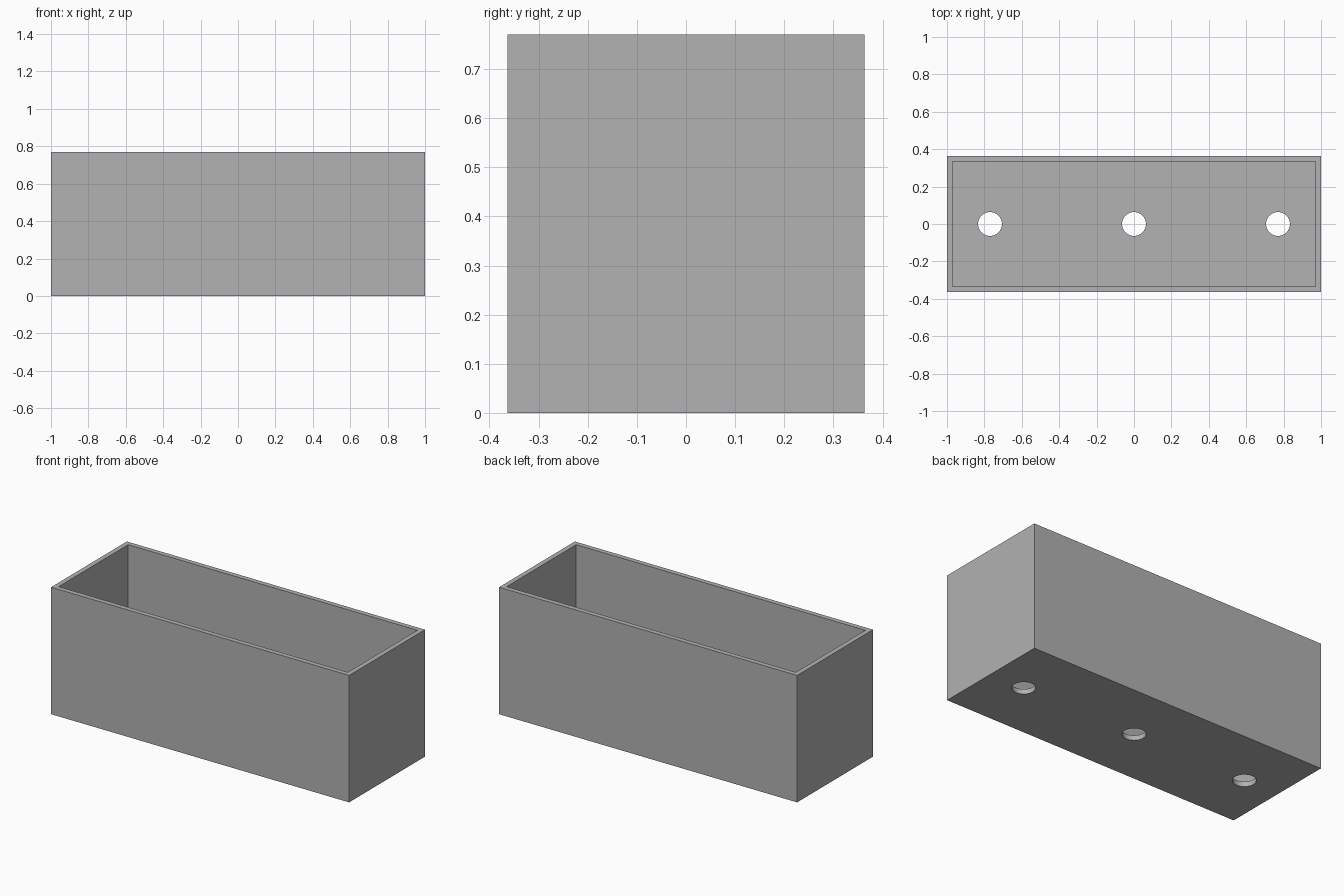
import bpy

# Remove the default cube
default = bpy.data.objects.get("Cube")
if default:
    bpy.data.objects.remove(default, do_unlink=True)

LENGTH, DEPTH, HEIGHT = 2.0, 0.726, 0.77
WALL = 0.03
HOLE_RADIUS, HOLE_SPACING = 0.064, 0.77

grey = bpy.data.materials.new("plain grey")
grey.use_nodes = True
colour = (0.445, 0.445, 0.445, 1)
grey.diffuse_color = colour
grey.node_tree.nodes["Principled BSDF"].inputs["Base Color"].default_value = colour


def add_box(name, size, bottom):
    bpy.ops.mesh.primitive_cube_add(size=1, location=(0, 0, bottom + size[2] / 2))
    box = bpy.context.object
    box.name = name
    box.scale = size
    bpy.ops.object.transform_apply(location=True, rotation=False, scale=True)
    box.data.materials.append(grey)
    return box


def cut(target, cutter):
    mod = target.modifiers.new("cut", 'BOOLEAN')
    mod.operation = 'DIFFERENCE'
    mod.solver = 'EXACT'
    mod.object = cutter
    cutter.hide_render = True
    bpy.context.view_layer.objects.active = target
    bpy.ops.object.modifier_apply(modifier=mod.name)
    bpy.data.objects.remove(cutter, do_unlink=True)


# Open trough: outer block with the inside hollowed out
planter = add_box("planter_box", (LENGTH, DEPTH, HEIGHT), 0)
cut(planter, add_box("cavity_cutter", (LENGTH - 2 * WALL, DEPTH - 2 * WALL, HEIGHT), WALL))

# Row of drainage holes through the floor
for i in (-1, 0, 1):
    bpy.ops.mesh.primitive_cylinder_add(vertices=48, radius=HOLE_RADIUS, depth=WALL * 4,
                                        location=(i * HOLE_SPACING, 0, 0))
    hole = bpy.context.object
    hole.name = "hole_cutter"
    hole.data.materials.append(grey)
    cut(planter, hole)

# Smooth hole walls, crisp box edges
bpy.ops.object.select_all(action='DESELECT')
planter.select_set(True)
bpy.context.view_layer.objects.active = planter
bpy.ops.object.shade_smooth_by_angle()
